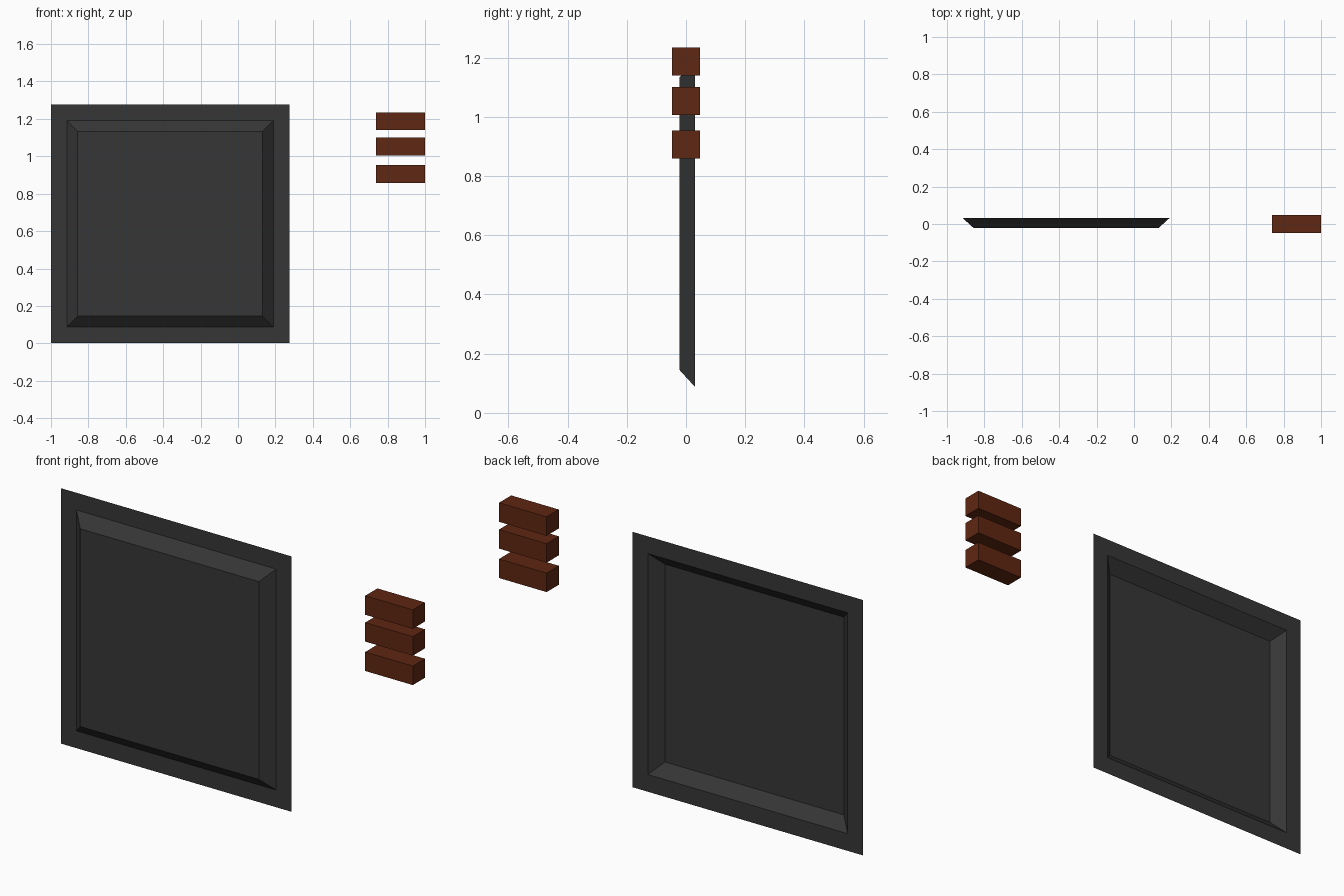
import bpy
import bmesh

if "Cube" in bpy.data.objects:
    bpy.data.objects.remove(bpy.data.objects["Cube"])


def make_material(name, rgb):
    m = bpy.data.materials.new(name)
    m.diffuse_color = (*rgb, 1.0)
    m.use_nodes = True
    m.node_tree.nodes["Principled BSDF"].inputs["Base Color"].default_value = m.diffuse_color
    return m


def make_object(name, bm, mat):
    mesh = bpy.data.meshes.new(name)
    bm.to_mesh(mesh)
    bm.free()
    mesh.materials.append(mat)
    obj = bpy.data.objects.new(name, mesh)
    bpy.context.collection.objects.link(obj)
    return obj


charcoal = make_material("charcoal", (0.037, 0.037, 0.037))
brick_red = make_material("brick_brown", (0.115, 0.02, 0.006))

# Square sheet panel: flat rim, bevelled slope and raised centre
CX, CZ = -0.363, 0.639
bm = bmesh.new()
rings = []
for half, y in ((0.638, 0.031), (0.552, 0.031), (0.494, -0.022)):
    corners = ((-1, -1), (1, -1), (1, 1), (-1, 1))
    rings.append([bm.verts.new((CX + sx * half, y, CZ + sz * half))
                  for sx, sz in corners])
for outer, inner in zip(rings, rings[1:]):
    for i in range(4):
        j = (i + 1) % 4
        bm.faces.new((outer[i], outer[j], inner[j], inner[i]))
bm.faces.new(rings[-1])
make_object("raised_panel", bm, charcoal)

# Three loose bricks stacked with gaps
for i, z in enumerate((0.906, 1.053, 1.187)):
    bm = bmesh.new()
    bmesh.ops.create_cube(bm, size=1)
    bmesh.ops.scale(bm, vec=(0.263, 0.096, 0.095), verts=bm.verts)
    brick = make_object(f"brick_{i + 1}", bm, brick_red)
    brick.location = (0.8685, 0, z)
